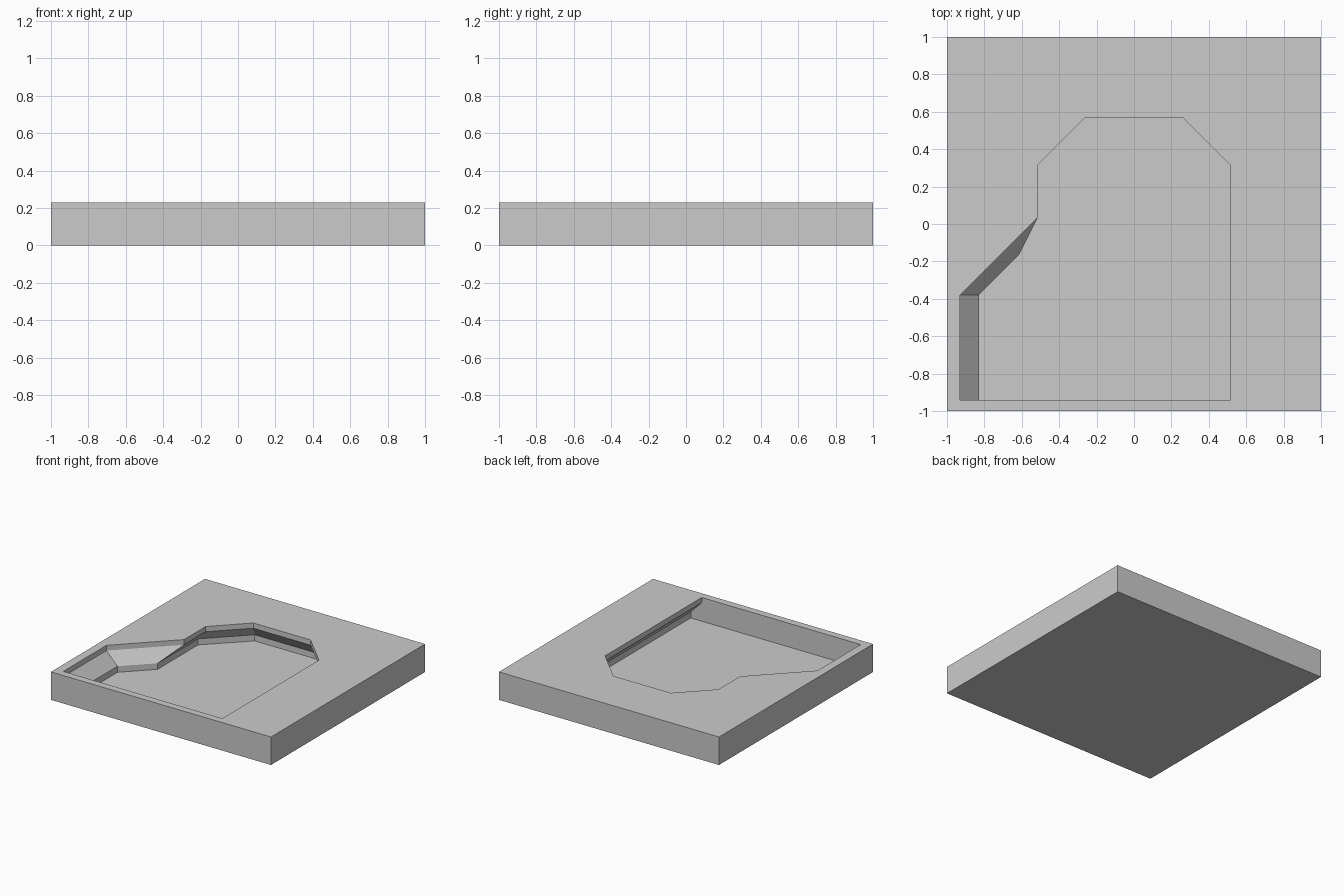
import bpy
import bmesh

cube = bpy.data.objects.get("Cube")
if cube:
    bpy.data.objects.remove(cube, do_unlink=True)

# Plain grey material
GREY = (0.6, 0.6, 0.6, 1.0)
grey = bpy.data.materials.new("plain grey")
grey.use_nodes = True
grey.diffuse_color = GREY
for node in grey.node_tree.nodes:
    if node.type == "BSDF_PRINCIPLED":
        node.inputs["Base Color"].default_value = GREY

# Outlines: block edge, pocket opening, and pocket floor (undercut, with a sloped left pocket)
FRONT = -0.94
BLOCK = [(-1, -1), (1, -1), (1, 1), (-1, 1)]


def pocket(side, shoulder, crown, back, ramp, neck):
    """Pocket outline: clipped back corners, and a flare at the front left."""
    return [(side, FRONT), (side, shoulder), (crown, back), (-crown, back),
            (-side, shoulder), (-side, neck), (-ramp, -0.38), (-ramp, FRONT)]


OPENING = pocket(0.515, 0.315, 0.26, 0.57, 0.93, 0.035)
FLOOR = pocket(0.615, 0.36, 0.31, 0.66, 0.83, -0.165)

bm = bmesh.new()


def ring(outline, z):
    return [bm.verts.new((x, y, z)) for x, y in outline]


def walls(a, b):
    for i in range(len(a)):
        j = (i + 1) % len(a)
        bm.faces.new((a[i], a[j], b[j], b[i]))


def rim(loop):
    return [bm.edges.get((v, loop[i - 1])) for i, v in enumerate(loop)]


# Block sides and underside
bottom, top = ring(BLOCK, 0), ring(BLOCK, 0.23)
walls(bottom, top)
bm.faces.new(bottom[::-1])

# Pocket: lip, sloped band, lower wall, floor
levels = [ring(OPENING, 0.23), ring(OPENING, 0.187),
          ring(FLOOR, 0.085), ring(FLOOR, 0.035)]
for upper, lower in zip(levels, levels[1:]):
    walls(upper, lower)
bm.faces.new(levels[-1])

# Top surface around the opening
bmesh.ops.triangle_fill(bm, use_beauty=True, edges=rim(top) + rim(levels[0]))
bmesh.ops.recalc_face_normals(bm, faces=bm.faces)

mesh = bpy.data.meshes.new("recessed_block")
bm.to_mesh(mesh)
bm.free()
mesh.materials.append(grey)
block = bpy.data.objects.new("recessed_block", mesh)
bpy.context.scene.collection.objects.link(block)
